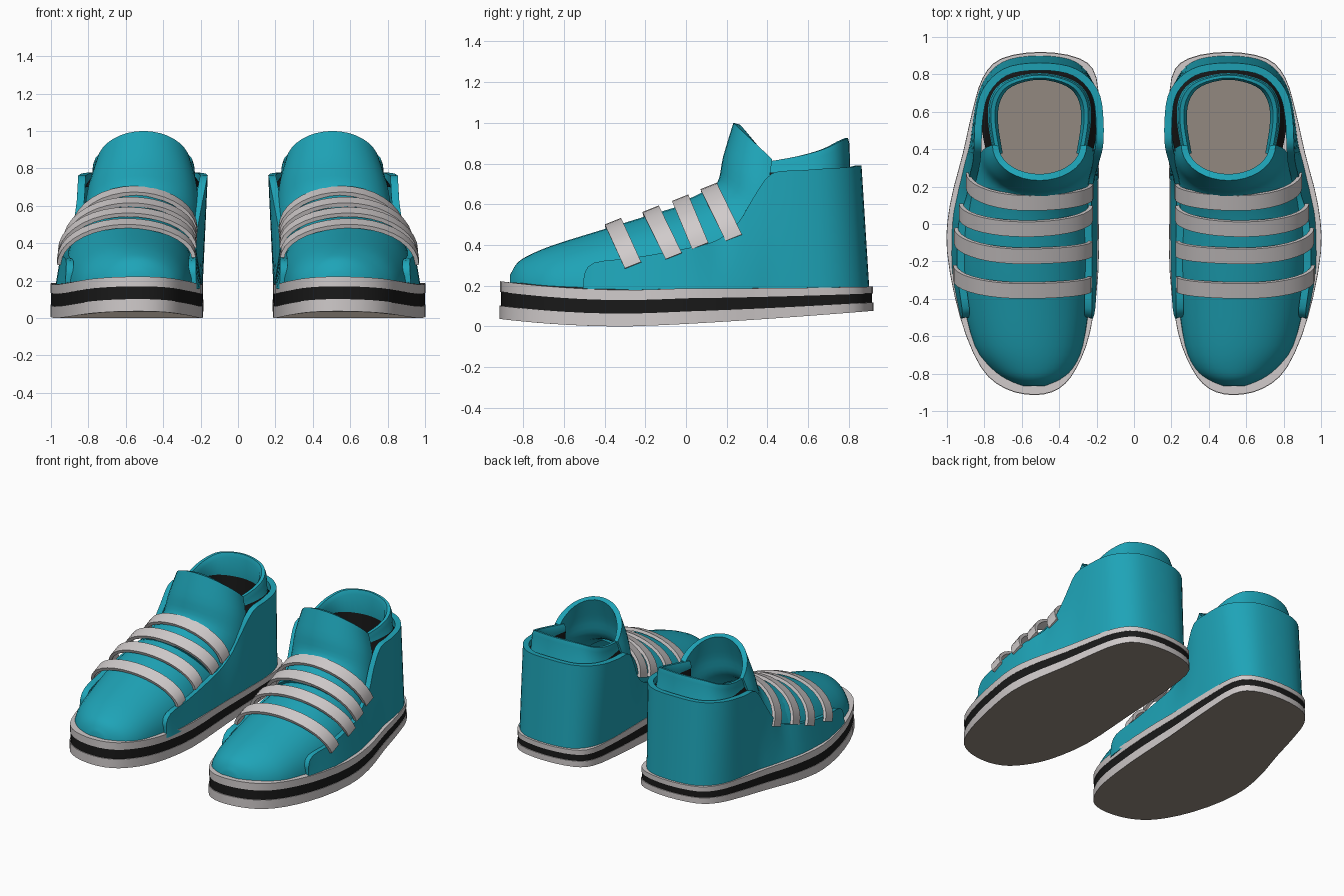
import bpy, bmesh, math
from math import sin, cos, pi

cube = bpy.data.objects.get("Cube")
if cube:
    bpy.data.objects.remove(cube)


def material(name, colour):
    mat = bpy.data.materials.new(name)
    mat.use_nodes = True
    mat.diffuse_color = (*colour, 1)
    mat.node_tree.nodes["Principled BSDF"].inputs["Base Color"].default_value = (*colour, 1)
    return mat


teal = material("teal", (0.013, 0.37, 0.475))
white = material("off white", (0.63, 0.595, 0.595))
black = material("black", (0.01, 0.01, 0.01))
taupe = material("taupe", (0.29, 0.25, 0.215))


def lerp(a, b, t):
    return a + (b - a) * t


def refine(points, steps, closed=False):
    """Catmull-Rom smoothing of points of any dimension."""
    count, out = len(points), []

    def at(i):
        return points[i % count] if closed else points[max(0, min(count - 1, i))]

    for i in range(count if closed else count - 1):
        for s in range(steps):
            t = s / steps
            out.append(tuple(
                b + t * (c - a + t * (2 * a - 5 * b + 4 * c - d + t * (3 * (b - c) + d - a))) / 2
                for a, b, c, d in zip(at(i - 1), at(i), at(i + 1), at(i + 2))))
    return out if closed else out + [points[-1]]


def loft(name, rows, mats, closed=False, caps=(), row_mats=None, thickness=0):
    """Skin rows of points and make a left and a mirrored right copy."""
    for side, label in ((1, "left"), (-1, "right")):
        bm = bmesh.new()
        grid = [[bm.verts.new((side * x, y, z)) for x, y, z in row] for row in rows]
        n = len(rows[0])
        for r in range(len(rows) - 1):
            for k in range(n if closed else n - 1):
                j = (k + 1) % n
                face = bm.faces.new((grid[r][k], grid[r][j], grid[r + 1][j], grid[r + 1][k]))
                face.material_index = row_mats[r] if row_mats else 0
        for r, index in caps:
            bm.faces.new(grid[r]).material_index = index
        bmesh.ops.recalc_face_normals(bm, faces=bm.faces)
        mesh = bpy.data.meshes.new(name)
        bm.to_mesh(mesh)
        bm.free()
        for mat in mats:
            mesh.materials.append(mat)
        obj = bpy.data.objects.new(label + "_" + name, mesh)
        bpy.context.collection.objects.link(obj)
        bpy.ops.object.select_all(action="DESELECT")
        obj.select_set(True)
        bpy.context.view_layer.objects.active = obj
        if thickness:
            mod = obj.modifiers.new("thickness", "SOLIDIFY")
            mod.thickness = thickness
            mod.offset = 0
            bpy.ops.object.modifier_apply(modifier=mod.name)
        bpy.ops.object.shade_smooth_by_angle(angle=math.radians(42))


# Sole: one outline stacked into pale, black and pale bands, curved lengthwise
outline = refine([(.53, -.915), (.69, -.88), (.82, -.765), (.93, -.5), (1, -.15), (.985, .1),
                  (.915, .38), (.865, .6), (.81, .78), (.71, .885), (.5, .92), (.29, .885),
                  (.2, .78), (.185, .5), (.19, .15), (.19, -.25), (.235, -.58),
                  (.31, -.775), (.4, -.88)], 3, closed=True)


def sole_bottom(y):
    return .035 * ((y + .3) / .6) ** 2 if y < -.3 else .075 * ((y + .3) / 1.2) ** 1.3


def sole_depth(y):
    return lerp(.175, .12, y / .9) if y > 0 else lerp(.175, .185, -y / .9)


def sole_row(f, grow):
    return [(.55 + (x - .55) * grow, y * grow, sole_bottom(y) + f * sole_depth(y))
            for x, y in outline]


loft("sole", [sole_row(0, 1), sole_row(.35, 1), sole_row(.35, .993), sole_row(.72, .993),
              sole_row(.72, .997), sole_row(1, .997)],
     [white, black, taupe], closed=True, caps=((0, 2), (5, 0)), row_mats=[0, 0, 1, 0, 0])

# Toe box: arched sections given by y, inner x, outer x and crown height
sections = refine([(-.865, .46, .61, .25), (-.83, .385, .69, .31), (-.77, .32, .77, .35),
                   (-.65, .27, .855, .4), (-.42, .235, .915, .472), (-.2, .22, .945, .54),
                   (0, .225, .94, .6), (.15, .225, .9, .64)], 3)
BASE = .155
arches = []
for y, inner, outer, top in sections:
    arch = []
    for k in range(19):
        a = pi * k / 18
        arch.append(((inner + outer) / 2 - (outer - inner) / 2 * cos(a), y,
                     BASE + (top - BASE) * max(0, sin(a)) ** .9))
    arches.append(arch)
loft("toe_box", arches, [teal], caps=((0, 0),))

# Side and heel panel: y, top height, then inner and outer x at the base and the top
stations = [(-.5, .25, .24, .905, .245, .9), (-.45, .31, .227, .92, .245, .9),
            (-.25, .335, .215, .955, .243, .925), (0, .38, .212, .955, .245, .918),
            (.15, .42, .212, .93, .247, .875), (.25, .5, .212, .905, .232, .86),
            (.33, .63, .212, .885, .208, .842), (.42, .75, .212, .86, .185, .835),
            (.55, .765, .21, .84, .183, .83), (.68, .775, .225, .81, .2, .805),
            (.77, .78, .27, .75, .26, .745), (.825, .785, .355, .655, .355, .655)]
path = [(s[2], s[4], s[0], s[1]) for s in stations]
path += [(.505, .505, .842, .79)]
path += [(s[3], s[5], s[0], s[1]) for s in reversed(stations)]
path = refine(path, 3)
rows = []
for i in range(7):
    t = i / 6
    rows.append([(lerp(xb, xt, t), y + .04 * (1 - t) * max(0, min(1, (y - .5) / .3)),
                  lerp(BASE, top, t)) for xb, xt, y, top in path])
loft("side_panel", rows, [teal], thickness=.04)


def arc(x, half, yc, zc, y_in, z_in, y_out, z_out, count=18):
    """Arched row from an inner end over a crown to an outer end."""
    row = []
    for k in range(count + 1):
        a = pi * (k / count - .5)
        ye, ze = (y_in, z_in) if a < 0 else (y_out, z_out)
        row.append((x + half * sin(a), lerp(ye, yc, cos(a)), lerp(ze, zc, cos(a))))
    return row


# Tongue: centre x, half width, crown y and z, edge y and z
tongue = refine([(.565, .315, -.05, .58, .12, .3), (.545, .298, .08, .638, .28, .4),
                 (.52, .292, .17, .7, .36, .52), (.51, .275, .2, .83, .4, .68),
                 (.505, .235, .25, .995, .42, .815)], 4)
loft("tongue", [arc(*t, *t[4:]) for t in tongue], [teal], thickness=.036)

# Collar: padded rim with a black lining inside and in the gap to the panel;
# half width, y, top height
half_collar = [(.24, .37, .805), (.27, .55, .835), (.255, .68, .87), (.175, .765, .91)]
rim = [(-w, y, z) for w, y, z in half_collar] + [(0, .803, .925)]
rim = refine(rim + [(w, y, z) for w, y, z in reversed(half_collar)], 4)


def collar_row(scale, drop=0, level=None):
    return [(.505 + x * scale, .45 + (y - .45) * (1 + scale) / 2,
             z - drop if level is None else level) for x, y, z in rim]


loft("collar", [collar_row(1.17, level=.7), collar_row(1.02, level=.755), collar_row(1, .03),
                collar_row(.96), collar_row(.88), collar_row(.82, .03),
                collar_row(.83, level=.755), collar_row(.92, level=.25)],
     [teal, black], row_mats=[1, 0, 0, 0, 0, 0, 1])

# Insole
loft("insole", [[(.505 + .26 * cos(pi * k / 16), .5 + .33 * sin(pi * k / 16), z)
                 for k in range(32)] for z in (.16, .25)],
     [taupe], closed=True, caps=((1, 0),))

# Straps: inner x, outer x, crown, inner end, outer end
straps = [(.236, .957, -.355, .507, -.32, .33, -.26, .3),
          (.232, .952, -.17, .568, -.13, .39, -.06, .345),
          (.23, .925, -.025, .622, .06, .43, .07, .395),
          (.228, .888, .115, .68, .175, .47, .235, .435)]
for number, (inner, outer, *ends) in enumerate(straps, 1):
    middle = arc((inner + outer) / 2, (outer - inner) / 2, *ends)
    loft("strap_%d" % number,
         [[(x, y + s * .04, z + s * .016) for x, y, z in middle] for s in (-1, 1)],
         [white], thickness=.022)
